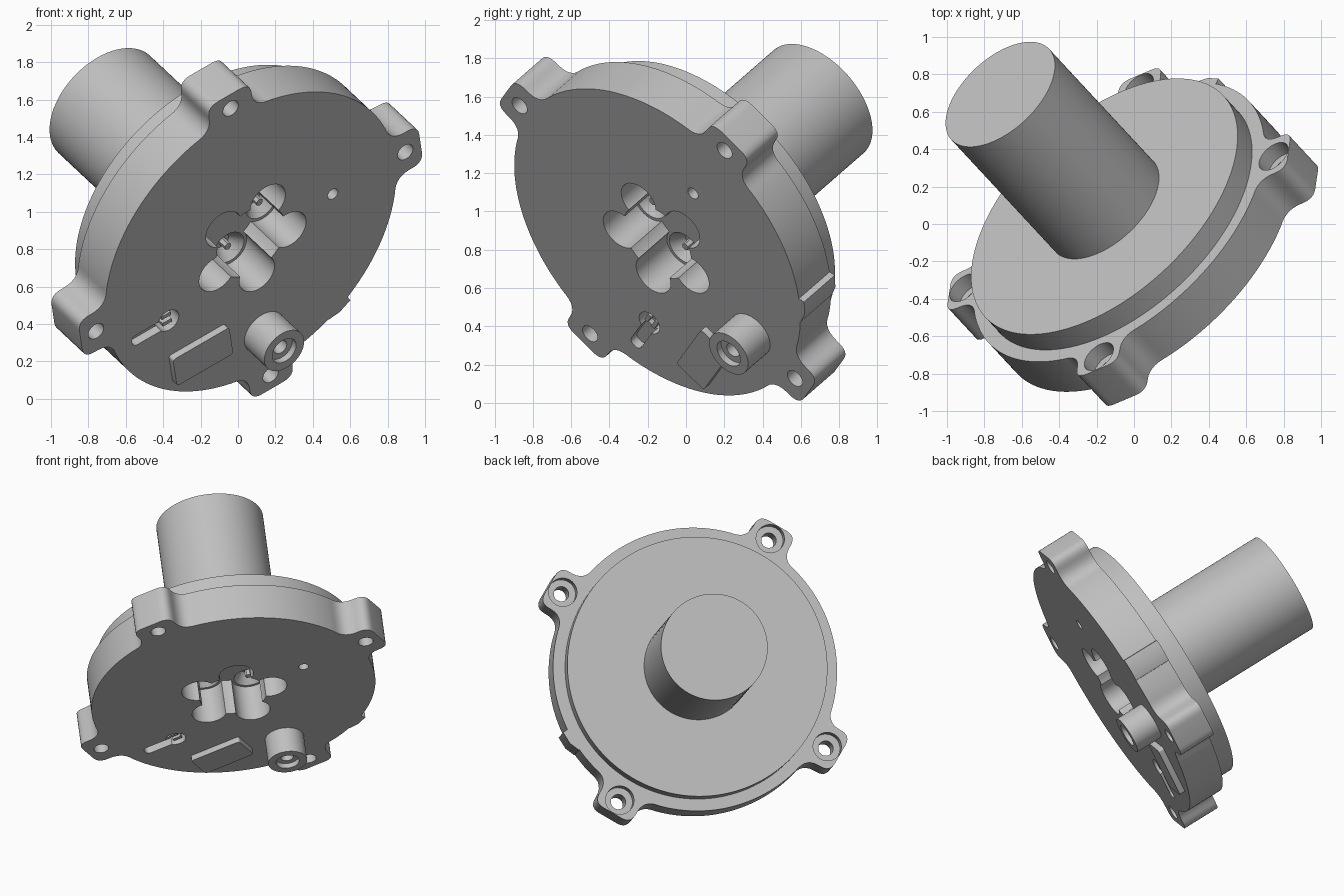
import bpy, bmesh
from math import sin, cos, pi, radians
from mathutils import Vector, Matrix

if "Cube" in bpy.data.objects:
    bpy.data.objects.remove(bpy.data.objects["Cube"], do_unlink=True)

grey = bpy.data.materials.new("light_grey")
grey.use_nodes = True
grey.diffuse_color = (0.52, 0.52, 0.52, 1)
grey.node_tree.nodes["Principled BSDF"].inputs["Base Color"].default_value = (0.52, 0.52, 0.52, 1)

# Tilted frame: local z runs along the shaft, local x and y point at two of the ears
axis_z = Vector((-0.574, 0.618, 0.538)).normalized()
axis_x = Vector((-0.105, -0.707, 0.70))
axis_x = (axis_x - axis_z * axis_x.dot(axis_z)).normalized()
axis_y = axis_z.cross(axis_x)
FRAME = Matrix((axis_x, axis_y, axis_z)).transposed().to_4x4()
FRAME.translation = Vector((0.068, -0.15, 0.84))


def polar(r, deg):
    return Vector((r * cos(radians(deg)), r * sin(radians(deg))))


def circle(r, center=(0, 0), n=48):
    return [Vector(center) + polar(r, 360 * i / n) for i in range(n)]


def rounded(points, setbacks, steps=6):
    """Replace every corner that has a setback by a smooth curve."""
    out = []
    for i, (p, s) in enumerate(zip(points, setbacks)):
        if not s:
            out.append(p)
            continue
        q = p + (points[i - 1] - p).normalized() * s
        r = p + (points[(i + 1) % len(points)] - p).normalized() * s
        for k in range(steps + 1):
            t = k / steps
            out.append(q * (1 - t) ** 2 + p * 2 * t * (1 - t) + r * t * t)
    return out


def prism(name, outline, z0, z1, top=None):
    """Solid between two outlines, the second one defaulting to the first."""
    bm = bmesh.new()
    low = [bm.verts.new((p.x, p.y, z0)) for p in outline]
    high = [bm.verts.new((p.x, p.y, z1)) for p in (top or outline)]
    bm.faces.new(low[::-1])
    bm.faces.new(high)
    n = len(low)
    for i in range(n):
        j = (i + 1) % n
        bm.faces.new((low[i], low[j], high[j], high[i]))
    bmesh.ops.recalc_face_normals(bm, faces=bm.faces)
    mesh = bpy.data.meshes.new(name)
    bm.to_mesh(mesh)
    bm.free()
    mesh.materials.append(grey)
    obj = bpy.data.objects.new(name, mesh)
    bpy.context.collection.objects.link(obj)
    obj.matrix_world = FRAME
    return obj


def activate(obj):
    bpy.ops.object.select_all(action='DESELECT')
    obj.select_set(True)
    bpy.context.view_layer.objects.active = obj


def combine(obj, others, operation='DIFFERENCE'):
    bpy.context.view_layer.update()
    for other in others:
        activate(obj)
        mod = obj.modifiers.new("combine", 'BOOLEAN')
        mod.operation, mod.solver, mod.object = operation, 'EXACT', other
        bpy.ops.object.modifier_apply(modifier=mod.name)
        bpy.data.objects.remove(other, do_unlink=True)


def box(x0, x1, y0, y1):
    return [Vector(p) for p in ((x0, y0), (x1, y0), (x1, y1), (x0, y1))]


# Flange outline: a disc with four rounded screw ears
FLANGE_R, THICK, EAR_R = 0.95, 0.26, 1.018
points, setbacks = [], []
for quarter in range(4):
    turn = Matrix.Rotation(quarter * pi / 2, 2)
    root, tip = polar(FLANGE_R, 8.5), Vector((1.118, 0.14))
    ear = [Vector((root.x, -root.y)), Vector((tip.x, -tip.y)), tip, root]
    points += [turn @ p for p in ear]
    setbacks += [0.09, 0.07, 0.07, 0.09]
    for deg in range(15, 76, 2):
        points.append(turn @ polar(FLANGE_R, deg))
        setbacks.append(0)
flange = prism("flange", rounded(points, setbacks), 0, THICK)

# Locating tab on the rim
tab = [polar(0.9, 145), polar(0.985, 146), polar(0.98, 151), polar(0.955, 155), polar(0.9, 156)]
combine(flange, [prism("rim_tab", tab, 0, THICK)], 'UNION')

# Screw holes with counterbores at the back
cutters = []
for k in range(4):
    c = polar(EAR_R, 90 * k)
    cutters.append(prism("screw_hole", circle(0.05, c, 32), -0.1, 0.4))
    cutters.append(prism("counterbore", circle(0.095, c, 32), THICK - 0.09, 0.4))

# Central pocket with five round wells, and a small pin hole
wells = [polar(0.25, 34 + 72 * k) for k in range(5)]
cutters.append(prism("pocket", circle(0.225), -0.1, 0.35))
cutters += [prism("well", circle(0.115, w, 32), -0.1, 0.35) for w in wells]
cutters.append(prism("pin_hole", circle(0.034, (0, 0.54), 24), -0.1, 0.15))

# Keyhole recess
cutters.append(prism("key_round", circle(0.068, (-0.22, -0.57), 32), -0.1, 0.08))
cutters.append(prism("key_slot", rounded(box(-0.262, -0.19, -0.81, -0.55), [0.035] * 4), -0.1, 0.05))
combine(flange, cutters)

# Raised step with dished seats under the wells
step = prism("step_disc", circle(0.87, n=128), THICK, 0.395)
combine(step, [prism("seat", circle(0.105, w, 32), THICK - 0.01, 0.33, circle(0.045, w, 32))
               for w in wells])

# Large shaft at the back
shaft = prism("shaft", circle(0.357, n=96), 0.39, 1.365)

# Hollow boss on the front face
spot = (-0.69, 0)
boss = prism("front_boss", circle(0.13, spot), -0.186, 0.01)
combine(boss, [prism("boss_counterbore", circle(0.078, spot), -0.25, -0.15),
               prism("boss_hole", circle(0.042, spot), -0.25, -0.05)])

# Raised label pad
pad = prism("front_pad", rounded(box(-0.67, -0.47, -0.60, -0.23), [0.02] * 4), -0.04, 0.01)

# Small parts inside the recesses
parts = [flange, step, shaft, boss, pad]
for w in wells:
    parts.append(prism("well_pin", circle(0.022, w, 6), 0.27, 0.34))
for side in (-1, 1):
    x = -0.22 + side * 0.025
    parts.append(prism("key_prong", box(x - 0.012, x + 0.012, -0.60, -0.54), 0.015, 0.09))

for obj in parts:
    activate(obj)
    bpy.ops.object.shade_smooth_by_angle(angle=radians(30))
